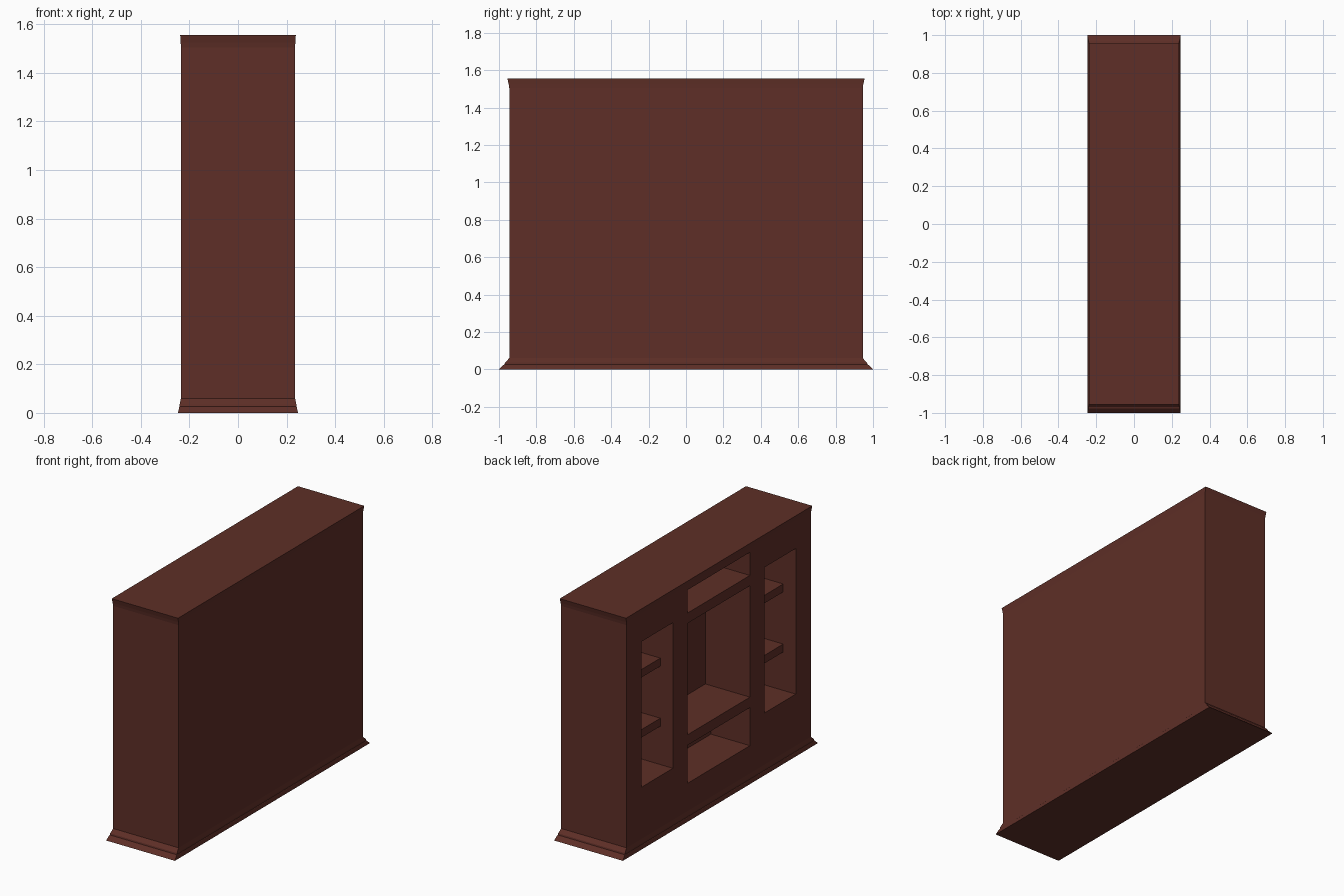
import bpy, bmesh
from mathutils import Vector

cube = bpy.data.objects.get("Cube")
if cube:
    bpy.data.objects.remove(cube, do_unlink=True)

# Single dark reddish-brown wood
wood = bpy.data.materials.new("dark_brown_wood")
wood.use_nodes = True
colour = (0.112, 0.028, 0.020, 1)
wood.diffuse_color = colour
wood.node_tree.nodes["Principled BSDF"].inputs["Base Color"].default_value = colour


def add_object(name, bm):
    bmesh.ops.recalc_face_normals(bm, faces=bm.faces)
    mesh = bpy.data.meshes.new(name)
    bm.to_mesh(mesh)
    bm.free()
    mesh.materials.append(wood)
    obj = bpy.data.objects.new(name, mesh)
    bpy.context.collection.objects.link(obj)
    return obj


def box(name, low, high):
    bm = bmesh.new()
    bmesh.ops.create_cube(bm, size=1)
    low, high = Vector(low), Vector(high)
    for v in bm.verts:
        v.co = (low + high) / 2 + v.co * (high - low)
    return add_object(name, bm)


# Cabinet body: rectangular rings of (half width, half length, height),
# with a stepped plinth moulding below and a small flare at the top
FACE = 0.235
rings = [(0.247, 1.0, 0), (0.242, 0.976, 0.024), (0.240, 0.970, 0.026),
         (0.240, 0.968, 0.036), (FACE, 0.945, 0.06), (FACE, 0.945, 1.505),
         (0.236, 0.948, 1.525), (0.238, 0.955, 1.555)]
bm = bmesh.new()
loops = [[bm.verts.new((sx * hx, sy * hy, z))
          for sx, sy in ((-1, -1), (1, -1), (1, 1), (-1, 1))]
         for hx, hy, z in rings]
for a, b in zip(loops, loops[1:]):
    for i in range(4):
        j = (i + 1) % 4
        bm.faces.new((a[i], a[j], b[j], b[i]))
bm.faces.new(loops[0][::-1])
bm.faces.new(loops[-1])
body = add_object("cabinet_body", bm)

# Niches cut into the open side: y range, z range, depth
niches = [(0.47, 0.79, 0.395, 1.34, 0.32), (-0.79, -0.47, 0.395, 1.34, 0.32),
          (-0.32, 0.32, 1.345, 1.495, 0.32), (-0.32, 0.32, 0.555, 1.278, 0.32),
          (-0.32, 0.32, 0.24, 0.487, 0.28)]
for y0, y1, z0, z1, depth in niches:
    cutter = box("niche_cutter", (-0.5, y0, z0), (-FACE + depth, y1, z1))
    cutter.hide_render = True
    mod = body.modifiers.new("niche", 'BOOLEAN')
    mod.operation = 'DIFFERENCE'
    mod.solver = 'EXACT'
    mod.object = cutter
    bpy.context.view_layer.objects.active = body
    bpy.ops.object.modifier_apply(modifier=mod.name)
    bpy.data.objects.remove(cutter, do_unlink=True)

# Two recessed shelves in each tall side niche
for side, y in (("left", 0.63), ("right", -0.63)):
    for level, z in (("lower", 0.67), ("upper", 1.06)):
        box(f"{side}_{level}_shelf", (-FACE + 0.09, y - 0.16, z - 0.026),
            (-FACE + 0.32, y + 0.16, z + 0.026))
